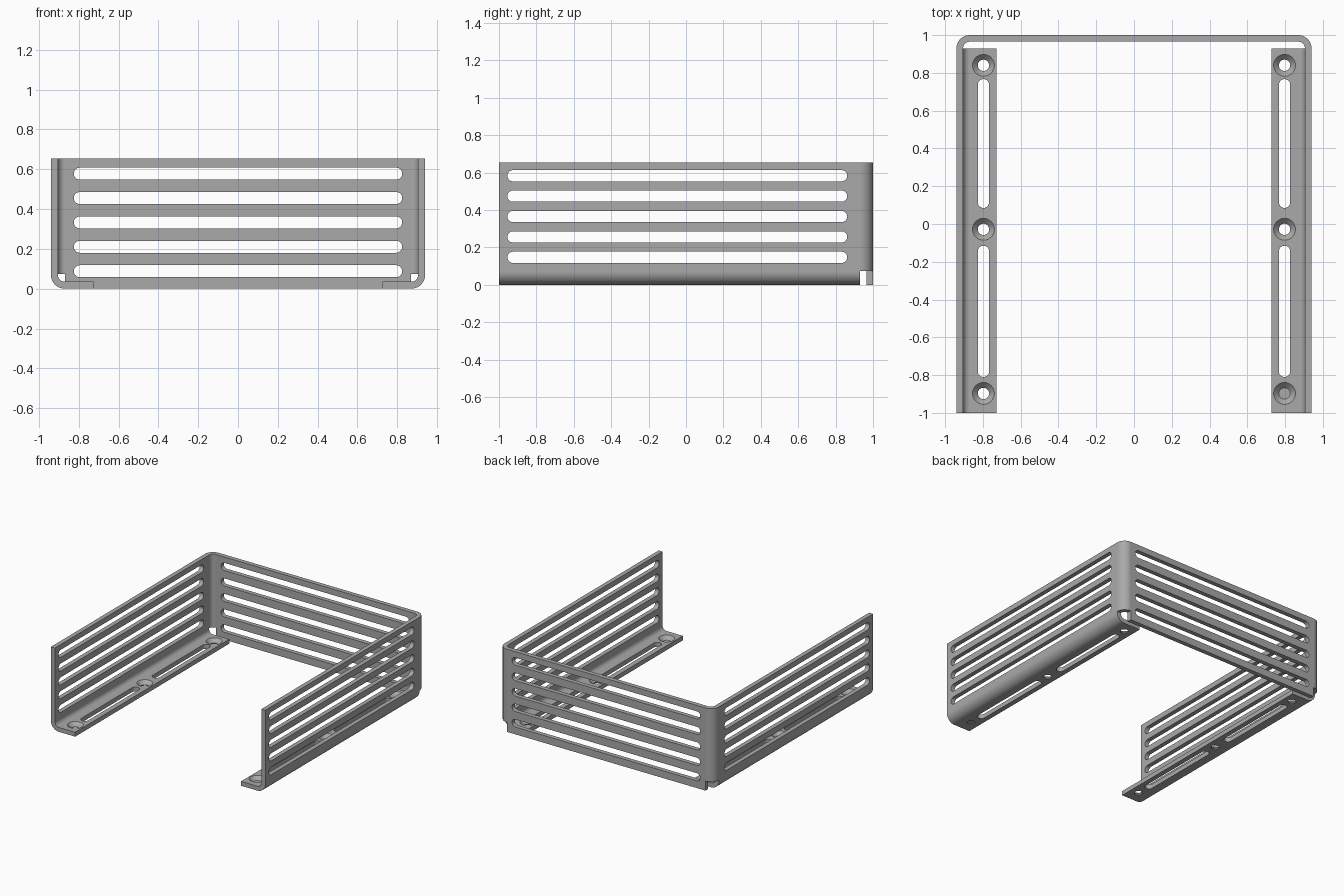
import bpy, bmesh, math
from mathutils import Matrix, Vector

if "Cube" in bpy.data.objects:
    bpy.data.objects.remove(bpy.data.objects["Cube"])

W, H, T = 0.94, 0.655, 0.035      # half width, height, sheet thickness
R = 0.07                          # outer bend radius
BEND = 1 - R                      # where the back bends begin
NOTCH = 0.075                     # height of the corner relief
FLANGE = 0.727                    # inner edge of the foot flanges
HOLE_X = 0.797

metal = bpy.data.materials.new("grey sheet metal")
metal.use_nodes = True
grey = (0.4, 0.4, 0.4, 1)
metal.diffuse_color = grey
metal.node_tree.nodes["Principled BSDF"].inputs["Base Color"].default_value = grey


def arc(cx, cy, r, start, end, n=14):
    angles = [math.radians(start + (end - start) * i / n) for i in range(n + 1)]
    return [(cx + r * math.cos(a), cy + r * math.sin(a)) for a in angles]


def prism(name, outline, axis, lo, hi):
    """Extrude a 2D outline along an axis; the outline uses the other two axes in order."""
    def place(p, d):
        c = list(p)
        c.insert("xyz".index(axis), d)
        return Vector(c)
    bm = bmesh.new()
    face = bm.faces.new([bm.verts.new(place(p, lo)) for p in outline])
    out = bmesh.ops.extrude_face_region(bm, geom=[face])
    moved = [v for v in out["geom"] if isinstance(v, bmesh.types.BMVert)]
    bmesh.ops.translate(bm, verts=moved, vec=place((0, 0), hi - lo))
    bmesh.ops.recalc_face_normals(bm, faces=bm.faces)
    return make(name, bm)


def make(name, bm):
    mesh = bpy.data.meshes.new(name)
    bm.to_mesh(mesh)
    bm.free()
    mesh.materials.append(metal)
    ob = bpy.data.objects.new(name, mesh)
    bpy.context.collection.objects.link(ob)
    return ob


def boolean(target, tool, operation):
    mod = target.modifiers.new(operation.title(), "BOOLEAN")
    mod.operation, mod.solver, mod.object = operation, "EXACT", tool
    bpy.context.view_layer.objects.active = target
    bpy.ops.object.modifier_apply(modifier=mod.name)
    bpy.data.objects.remove(tool)


def slot(lo, hi, c, r=0.03):
    """Round-ended outline running along the first coordinate."""
    return arc(hi - r, c, r, -90, 90) + arc(lo + r, c, r, 90, 270)


def box(x0, x1, y0, y1):
    return [(x0, y0), (x1, y0), (x1, y1), (x0, y1)]


# Back panel with the two upright corner bends
cx = W - R
outer = arc(cx, BEND, R, 0, 90) + arc(-cx, BEND, R, 90, 180)
inner = arc(-cx, BEND, R - T, 180, 90) + arc(cx, BEND, R - T, 90, 0)
bracket = prism("vented_bracket", outer + inner, "z", 0, H)

# Relief notches under the corner bends
for s in (-1, 1):
    x0, x1 = sorted((s * cx, s * 1.1))
    boolean(bracket, prism("notch", box(x0, x1, 0.8, 1.1), "z", -0.1, NOTCH), "DIFFERENCE")

# Side panels, each bent inward into a foot flange
for s in (-1, 1):
    section = ([(W, H)] + arc(cx, R, R, 0, -90) + [(FLANGE, 0), (FLANGE, T)]
               + arc(cx, R, R - T, -90, 0) + [(W - T, H)])
    side = prism("side_panel", [(s * x, z) for x, z in section], "y", -1, BEND)
    boolean(bracket, side, "UNION")

# Five vent slots in the back and in both sides
for i in range(5):
    z = 0.088 + i * 0.1225
    boolean(bracket, prism("back_slot", slot(-0.825, 0.825, z), "y", 0.9, 1.1), "DIFFERENCE")
    z = 0.147 + i * 0.109
    boolean(bracket, prism("side_slot", slot(-0.955, 0.862, z), "x", -1.1, 1.1), "DIFFERENCE")

# Long slots and countersunk screw holes in the flanges
for s in (-1, 1):
    for lo, hi in ((0.085, 0.767), (-0.81, -0.115)):
        outline = [(s * HOLE_X + dx, y) for y, dx in slot(lo, hi, 0)]
        boolean(bracket, prism("flange_slot", outline, "z", -0.1, 0.1), "DIFFERENCE")
    for y in (0.84, -0.028, -0.897):
        hole = prism("screw_hole", arc(s * HOLE_X, y, 0.03, 0, 348.75, 31), "z", -0.1, 0.1)
        boolean(bracket, hole, "DIFFERENCE")
        bm = bmesh.new()
        bmesh.ops.create_cone(bm, cap_ends=True, segments=32, radius1=0.03, radius2=0.064,
                              depth=0.034,
                              matrix=Matrix.Translation((s * HOLE_X, y, 0.024)))
        boolean(bracket, make("countersink", bm), "DIFFERENCE")

# Smooth bends, crisp cut edges
bpy.ops.object.select_all(action="DESELECT")
bracket.select_set(True)
bpy.context.view_layer.objects.active = bracket
bpy.ops.object.shade_smooth_by_angle(angle=math.radians(30))
weighted = bracket.modifiers.new("Flat panel normals", "WEIGHTED_NORMAL")
weighted.keep_sharp = True
